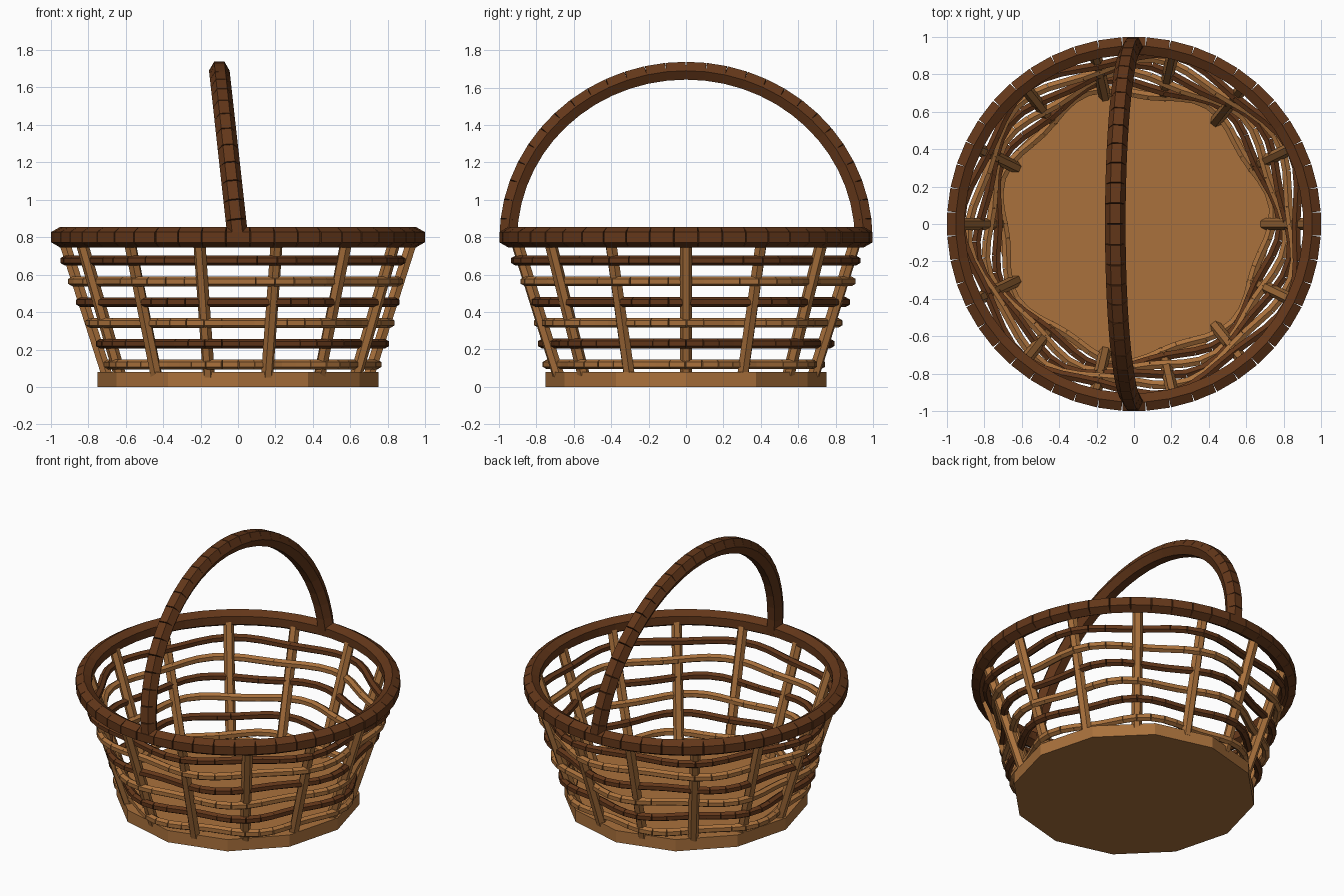
import bpy, bmesh
from math import sin, cos, pi, tau
from mathutils import Vector, Matrix

if "Cube" in bpy.data.objects:
    bpy.data.objects.remove(bpy.data.objects["Cube"])


def material(name, rgb):
    m = bpy.data.materials.new(name)
    m.diffuse_color = (*rgb, 1)
    m.use_nodes = True
    m.node_tree.nodes["Principled BSDF"].inputs["Base Color"].default_value = m.diffuse_color
    return m


LIGHT = material("light_wicker", (0.40, 0.165, 0.045))
DARK = material("dark_wicker", (0.125, 0.038, 0.010))


def finish(name, bm, mat):
    me = bpy.data.meshes.new(name)
    bm.to_mesh(me)
    bm.free()
    me.materials.append(mat)
    ob = bpy.data.objects.new(name, me)
    bpy.context.collection.objects.link(ob)
    return ob


def rod(name, points, radius, ref, mat):
    """Chain of straight six-sided sticks; a cross-section corner points along ref."""
    bm = bmesh.new()
    for a, b in zip(points, points[1:]):
        d = (b - a).normalized()
        y = (ref - d * ref.dot(d)).normalized()
        x = y.cross(d)
        rot = Matrix((x, y, d)).transposed().to_4x4()
        bmesh.ops.create_cone(bm, cap_ends=True, segments=6, radius1=radius,
                              radius2=radius, depth=(b - a).length,
                              matrix=Matrix.Translation((a + b) / 2) @ rot)
    return finish(name, bm, mat)


def polar(r, a, z):
    return Vector((r * cos(a), r * sin(a), z))


def wall_radius(z):
    return 0.68 + 0.32 * z


UP = Vector((0, 0, 1))

# Base: twelve-sided disc
bm = bmesh.new()
bmesh.ops.create_cone(bm, cap_ends=True, segments=12, radius1=0.75, radius2=0.75,
                      depth=0.08, matrix=Matrix.Translation((0, 0, 0.04)))
finish("base", bm, LIGHT)

# Upright stakes leaning outward
STAKES = 14
for i in range(STAKES):
    a = tau * i / STAKES
    zs = [0.06 + 0.72 * k / 6 for k in range(7)]
    rod(f"stake_{i + 1}", [polar(wall_radius(z), a, z) for z in zs], 0.033,
        Vector((-sin(a), cos(a), 0)), LIGHT)

# Woven rows, waving in and out with a phase shift per row
N = 56
for i in range(6):
    z = 0.12 + 0.111 * i
    pts = []
    for k in range(N + 1):
        a = tau * k / N
        pts.append(polar(wall_radius(z) + 0.03 * sin(7 * a + 0.8 * (i + 1)), a, z))
    rod(f"weaver_{i + 1}", pts, 0.026, UP, DARK if i % 2 else LIGHT)

# Rim
rod("rim", [polar(0.952, tau * (k + 0.5) / 48, 0.80) for k in range(49)],
    0.055, UP, DARK)

# Handle: tilted arch from front to back
arch = []
for k in range(29):
    t = pi * k / 28
    arch.append(Vector((-0.10 * sin(t), -0.95 * cos(t), 0.79 + 0.90 * sin(t))))
rod("handle", arch, 0.055, Vector((1, 0, 0)), DARK)
